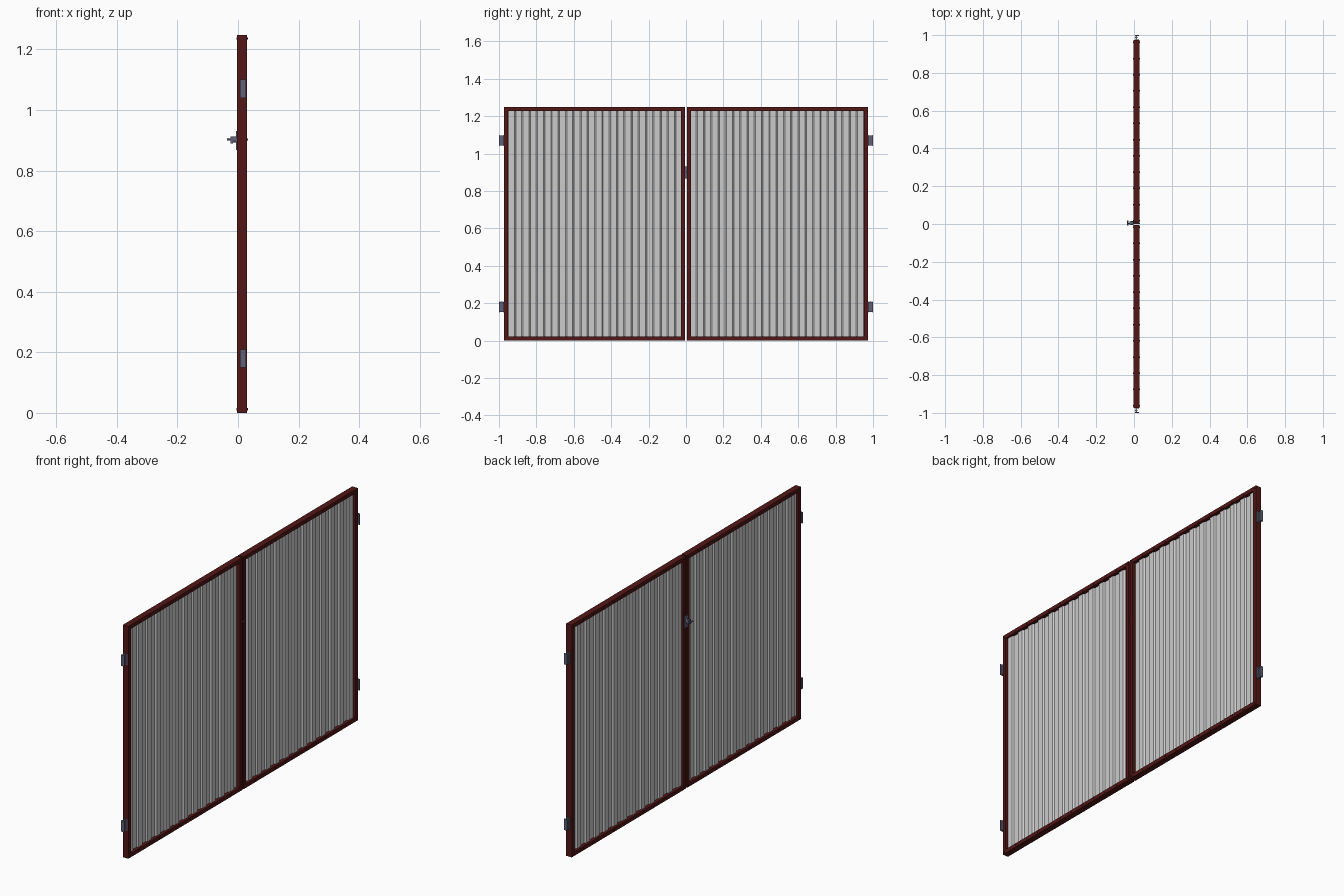
import bpy, bmesh
from mathutils import Matrix, Vector

if "Cube" in bpy.data.objects:
    bpy.data.objects.remove(bpy.data.objects["Cube"])


def mat(name, col):
    m = bpy.data.materials.new(name)
    m.diffuse_color = (*col, 1)
    m.use_nodes = True
    m.node_tree.nodes["Principled BSDF"].inputs["Base Color"].default_value = m.diffuse_color
    return m


RED = mat("red_paint", (0.085, 0.008, 0.008))
STEEL = mat("blue_steel", (0.12, 0.12, 0.19))


def finish(name, bm, material=None):
    bmesh.ops.recalc_face_normals(bm, faces=bm.faces)
    me = bpy.data.meshes.new(name)
    bm.to_mesh(me)
    bm.free()
    ob = bpy.data.objects.new(name, me)
    bpy.context.collection.objects.link(ob)
    if material:
        me.materials.append(material)
    return ob


def add_box(bm, x, y, z):
    """Box from (min, max) pairs."""
    lo, hi = map(Vector, zip(x, y, z))
    m = Matrix.Translation((lo + hi) / 2) @ Matrix.Diagonal((*(hi - lo), 1))
    bmesh.ops.create_cube(bm, size=1, matrix=m)


def add_rod(bm, centre, radius, length, axis, n=16):
    rot = Vector((0, 0, 1)).rotation_difference(Vector(axis)).to_matrix().to_4x4()
    bmesh.ops.create_cone(bm, cap_ends=True, segments=n, radius1=radius,
                          radius2=radius, depth=length,
                          matrix=Matrix.Translation(centre) @ rot)


def span(s, a, b):
    return tuple(sorted((s * a, s * b)))


X0, X1 = -0.003, 0.030      # frame depth
Y0, Y1 = 0.005, 0.974       # one leaf, gap to outer edge
H, W = 1.248, 0.021         # height and tube width

for s, side in ((-1, "left"), (1, "right")):
    # welded tube frame: two stiles and two rails
    bm = bmesh.new()
    add_box(bm, (X0, X1), span(s, Y0, Y0 + W), (0, H))
    add_box(bm, (X0, X1), span(s, Y1 - W, Y1), (0, H))
    for z in (0, H - W):
        add_box(bm, (X0, X1), span(s, Y0 + W, Y1 - W), (z, z + W))
    finish(side + "_leaf_frame", bm, RED)

    # screw heads along the rails and stile corners
    bm = bmesh.new()
    for z in (0.012, H - 0.012):
        for i in range(12):
            y = s * (Y0 + 0.012 + i * (Y1 - Y0 - 0.024) / 11)
            add_rod(bm, ((X0 + X1) / 2, y, z), 0.004, X1 - X0 + 0.005, (1, 0, 0), 6)
    finish(side + "_screws", bm, RED)

    # profiled sheet with trapezoid ribs
    bm = bmesh.new()
    a, b, n = Y0 + W - 0.003, Y1 - W + 0.003, 12
    step = (b - a) / n
    xa, xb = 0.010, 0.018
    pts = [(xa, a)]
    for i in range(n):
        y = a + i * step
        pts += [(xa, y + step * 0.40), (xb, y + step * 0.50),
                (xb, y + step * 0.90), (xa, y + step)]
    rows = [[bm.verts.new((x, s * y, z)) for x, y in pts]
            for z in (W - 0.003, H - W + 0.003)]
    for i in range(len(pts) - 1):
        bm.faces.new((rows[0][i], rows[0][i + 1], rows[1][i + 1], rows[1][i]))
    sheet = finish(side + "_ribbed_sheet", bm)
    mod = sheet.modifiers.new("thickness", "SOLIDIFY")
    mod.thickness = 0.0015
    mod.offset = 0

    # hinges: frame plate, post plate and knuckle barrel
    for zc, level in ((0.18, "lower"), (1.07, "upper")):
        bm = bmesh.new()
        z = (zc - 0.03, zc + 0.03)
        add_box(bm, (0.006, 0.026), span(s, Y1 - 0.002, Y1 + 0.003), z)
        add_box(bm, (0.006, 0.026), span(s, 0.996, 1.0), z)
        add_box(bm, (0.013, 0.017), span(s, Y1, 0.998), (zc - 0.026, zc + 0.026))
        add_rod(bm, (0.012, s * 0.987, zc), 0.006, 0.056, (0, 0, 1), 12)
        finish(f"{side}_{level}_hinge", bm, STEEL)

# latch: backplate, spindle through the gap, turning lever and pull
bm = bmesh.new()
add_box(bm, (X0 - 0.003, X0), (-0.008, 0.020), (0.868, 0.930))
add_rod(bm, (-0.001, 0.003, 0.902), 0.0035, 0.068, (1, 0, 0))
add_rod(bm, (-0.012, 0.005, 0.902), 0.010, 0.014, (1, 0, 0))
add_box(bm, (-0.025, -0.016), (-0.004, 0.014), (0.889, 0.912))
add_rod(bm, (-0.033, 0.005, 0.903), 0.004, 0.028, (0, 1, 0))
latch = finish("latch_handle", bm, STEEL)
